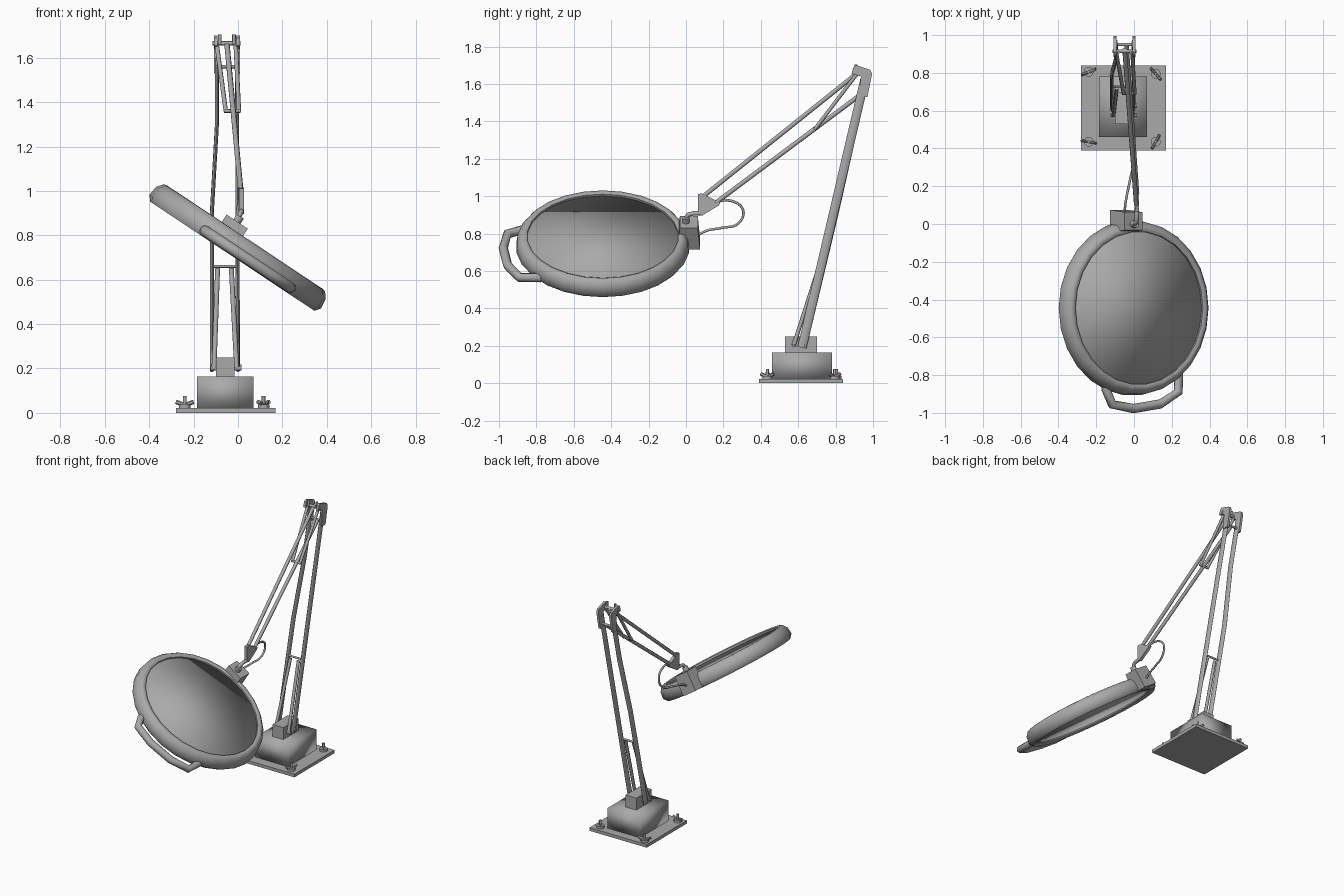
import bpy, bmesh, math
from mathutils import Matrix, Vector

cube = bpy.data.objects.get("Cube")
if cube:
    bpy.data.objects.remove(cube, do_unlink=True)

grey = bpy.data.materials.new("grey metal")
grey.use_nodes = True
COLOUR = (0.4, 0.4, 0.4, 1)
grey.diffuse_color = COLOUR
grey.node_tree.nodes["Principled BSDF"].inputs["Base Color"].default_value = COLOUR

# Tilted frame of the magnifier head
HEAD = Matrix.Translation((0, -0.445, 0.745)) @ Matrix.Rotation(math.radians(33.6), 4, 'Y')


def finish(name, bm, smooth=40, matrix=None):
    """Turn a bmesh into a shaded object; smooth=None means fully smooth."""
    bmesh.ops.recalc_face_normals(bm, faces=bm.faces)
    mesh = bpy.data.meshes.new(name)
    bm.to_mesh(mesh)
    bm.free()
    mesh.materials.append(grey)
    obj = bpy.data.objects.new(name, mesh)
    bpy.context.collection.objects.link(obj)
    if matrix:
        obj.matrix_world = matrix
    bpy.ops.object.select_all(action='DESELECT')
    obj.select_set(True)
    bpy.context.view_layer.objects.active = obj
    if smooth is None:
        bpy.ops.object.shade_smooth()
    elif smooth:
        bpy.ops.object.shade_smooth_by_angle(angle=math.radians(smooth))
    return obj


def box(name, lo, hi, smooth=0, matrix=None, taper=1):
    lo, hi = Vector(lo), Vector(hi)
    bm = bmesh.new()
    bmesh.ops.create_cube(bm, size=1)
    for v in bm.verts:
        if v.co.z > 0:
            v.co.y *= taper
        v.co = (lo + hi) / 2 + v.co * (hi - lo)
    return finish(name, bm, smooth, matrix)


def bar(name, a, b, rx, ry=None, sides=8):
    """Straight bar from a to b; rx is half width along x, ry across it."""
    a, b = Vector(a), Vector(b)
    axis = (b - a).normalized()
    side = Vector((1, 0, 0)) if abs(axis.x) < 0.9 else Vector((0, 1, 0))
    side = (side - axis * side.dot(axis)).normalized()
    rot = Matrix((side, axis.cross(side), axis)).transposed().to_4x4()
    bm = bmesh.new()
    bmesh.ops.create_cone(bm, cap_ends=True, segments=sides, radius1=1, radius2=1, depth=1)
    scale = Matrix.Diagonal((rx, ry or rx, (b - a).length, 1))
    bm.transform(Matrix.Translation((a + b) / 2) @ rot @ scale)
    return finish(name, bm, 50)


def tube(name, points, radius, spline='POLY', matrix=None):
    curve = bpy.data.curves.new(name, 'CURVE')
    curve.dimensions = '3D'
    curve.bevel_depth, curve.bevel_resolution = radius, 2
    curve.use_fill_caps = True
    s = curve.splines.new(spline)
    if spline == 'BEZIER':
        s.bezier_points.add(len(points) - 1)
        for p, co in zip(s.bezier_points, points):
            p.co = co
            p.handle_left_type = p.handle_right_type = 'AUTO'
        s.resolution_u = 6
    else:
        s.points.add(len(points) - 1)
        for p, co in zip(s.points, points):
            p.co = (*co, 1)
    curve.materials.append(grey)
    obj = bpy.data.objects.new(name, curve)
    bpy.context.collection.objects.link(obj)
    if matrix:
        obj.matrix_world = matrix
    return obj


def plate(name, outline, x, thick):
    """Flat plate with a (y, z) outline, extruded along x."""
    bm = bmesh.new()
    face = bm.faces.new([bm.verts.new((x - thick / 2, y, z)) for y, z in outline])
    out = bmesh.ops.extrude_face_region(bm, geom=[face])
    moved = [v for v in out["geom"] if isinstance(v, bmesh.types.BMVert)]
    bmesh.ops.translate(bm, verts=moved, vec=(thick, 0, 0))
    return finish(name, bm)


# Base: mounting plate, weight and pivot block
box("base_plate", (-0.28, 0.39, 0), (0.17, 0.84, 0.022))
box("base_weight", (-0.185, 0.46, 0.02), (0.07, 0.78, 0.165), None)
box("pivot_block", (-0.1, 0.53, 0.16), (-0.015, 0.70, 0.25))

# Wing bolts on the plate corners
for i, (x, y) in enumerate([(-0.24, 0.805), (0.115, 0.795), (0.115, 0.435), (-0.24, 0.435)]):
    c = Vector((x, y, 0))
    up = Vector((0, 0, 1))
    bar(f"washer_{i}", c + up * 0.015, c + up * 0.038, 0.026, sides=12)
    bar(f"bolt_{i}", c + up * 0.03, c + up * 0.075, 0.008)
    turn = Vector((math.cos(0.4 + i * 1.9), math.sin(0.4 + i * 1.9), 0))
    for s in (-1, 1):
        bar(f"wing_{i}_{s}", c + up * 0.034, c + turn * s * 0.04 + up * 0.05, 0.007, 0.01, 6)

# Lower arm: two flat posts, the outer one bowed
bar("post_left", (0.0, 0.62, 0.19), (-0.005, 0.955, 1.62), 0.009, 0.024)
bow = [(-0.118, 0.62, 0.19), (-0.118, 0.79, 0.9), (-0.095, 0.88, 1.3), (-0.095, 0.955, 1.62)]
for i in range(3):
    bar(f"post_right_{i}", bow[i], bow[i + 1], 0.009, 0.024)
bar("post_crossbar", (-0.12, 0.73, 0.66), (0.0, 0.73, 0.66), 0.007)
bar("lower_spring_right", (-0.108, 0.575, 0.2), (-0.092, 0.72, 0.65), 0.011)
bar("lower_spring_left", (-0.006, 0.575, 0.2), (-0.03, 0.72, 0.65), 0.011)
bar("foot_pin_front", (-0.125, 0.575, 0.2), (0.015, 0.575, 0.2), 0.009)
bar("foot_pin_back", (-0.125, 0.625, 0.205), (0.015, 0.625, 0.205), 0.012)

# Elbow: side plates joined by pins
elbow = [(0.885, 1.655), (0.895, 1.69), (0.91, 1.70), (0.985, 1.675), (0.995, 1.655),
         (0.97, 1.53), (0.925, 1.53), (0.935, 1.64)]
for side, x in (("right", -0.1), ("left", 0.0)):
    plate(f"elbow_plate_{side}", elbow, x, 0.016)
    bar(f"elbow_stud_{side}", (x + 0.018 * (1 if x < -0.05 else -1), 0.91, 1.66),
        (x + 0.018 * (1 if x < -0.05 else -1), 0.91, 1.705), 0.008)
bar("elbow_pin_top", (-0.115, 0.915, 1.665), (0.012, 0.915, 1.665), 0.01)
bar("elbow_pin_low", (-0.105, 0.95, 1.56), (0.008, 0.95, 1.56), 0.008)

# Upper arm: two parallel rods with a short spring fork
bar("upper_rod_top", (-0.05, 0.925, 1.665), (0.012, 0.1, 1.005), 0.012)
bar("upper_rod_low", (-0.04, 0.95, 1.555), (0.016, 0.16, 0.965), 0.012)
bar("upper_spring_right", (-0.095, 0.915, 1.655), (-0.055, 0.69, 1.36), 0.01)
bar("upper_spring_left", (-0.01, 0.915, 1.655), (0.004, 0.69, 1.36), 0.01)
bar("spring_crossbar", (-0.062, 0.69, 1.36), (0.012, 0.69, 1.36), 0.008)

# Wrist: triangular bracket, bent rod and cable
plate("wrist_bracket", [(0.065, 1.01), (0.085, 1.015), (0.185, 0.965), (0.175, 0.95),
                        (0.085, 0.895), (0.065, 0.905)], 0.015, 0.022)
tube("wrist_rod", [(0.015, 0.09, 0.908), (0.015, 0.04, 0.908), (0.012, 0.01, 0.9),
                   (0.0, 0.0, 0.88), (-0.02, 0.0, 0.84)], 0.012)
tube("cable", [(0.015, 0.12, 0.96), (0.01, 0.24, 0.975), (0.0, 0.305, 0.925), (-0.01, 0.28, 0.855),
               (-0.03, 0.19, 0.83), (-0.045, 0.11, 0.815), (-0.05, 0.06, 0.79)], 0.007, 'BEZIER')
bar("wrist_collar", (0.01, 0.0, 0.885), (-0.012, 0.0, 0.85), 0.02, sides=10)

# Magnifier head: revolved rim and smooth lens
profile = [(0.405, 0.05), (0.418, 0.056), (0.436, 0.053), (0.458, 0.024), (0.464, -0.022),
           (0.444, -0.047), (0.42, -0.045), (0.405, -0.036)]
bm = bmesh.new()
loop = [bm.verts.new((r, 0, z)) for r, z in profile]
edges = [bm.edges.new((loop[i], loop[(i + 1) % len(loop)])) for i in range(len(loop))]
bmesh.ops.spin(bm, geom=loop + edges, axis=(0, 0, 1), cent=(0, 0, 0), steps=26, angle=math.tau)
bmesh.ops.remove_doubles(bm, verts=bm.verts, dist=0.0005)
finish("rim", bm, 50, HEAD)

bm = bmesh.new()
bmesh.ops.create_cone(bm, cap_ends=True, segments=26, radius1=0.407, radius2=0.407, depth=0.066)
finish("lens", bm, None, HEAD @ Matrix.Translation((0, 0, 0.005)))

# Handle on the near side and socket on the far side of the rim
path = [(-0.165, -0.4), (-0.165, -0.43), (-0.125, -0.51), (0.01, -0.532),
        (0.18, -0.508), (0.295, -0.445), (0.297, -0.33)]
tube("handle", [(u, v, -0.02) for u, v in path], 0.025, matrix=HEAD)
box("socket", (-0.125, 0.40, -0.042), (-0.01, 0.52, 0.095), 0, HEAD, 0.8)
